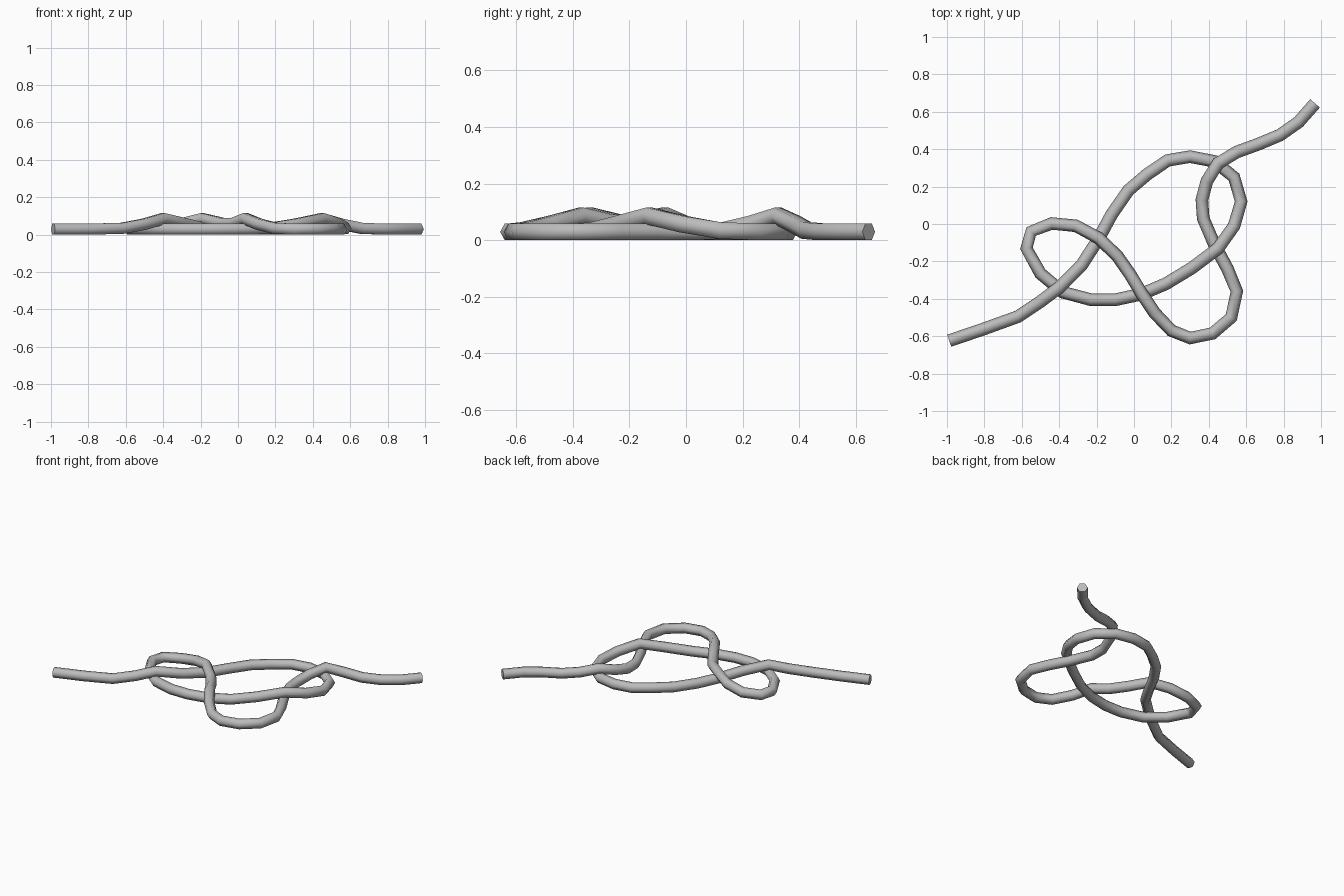
import bpy
import bmesh
from math import cos, sin, pi
from mathutils import Vector

default_cube = bpy.data.objects.get("Cube")
if default_cube:
    bpy.data.objects.remove(default_cube, do_unlink=True)

RADIUS = 0.034
SIDES = 6
REST = RADIUS * sin(pi / 3)      # centre height when lying on the ground
LIFT = 0.056                     # rise where the rope passes over itself
FALLOFF = {0: 1.0, 1: 0.48, 2: 0.08}
OVER = True

# Centre line of the rope, seen from above, in hundredths of a unit
path = [
    # first tail, passing over the left loop
    (-98.8, -62.4), (-80, -56), (-62, -49.5), (-50, -41.5), (-40, -34, OVER),
    (-28, -22), (-19, -8), (-12, 5), (-3, 18),
    # large upper loop
    (7, 26.5), (18, 34), (30, 36), (43, 33.5), (53.5, 25), (57.3, 12),
    (53.5, -1), (45, -13, OVER), (31, -23.5), (17, -32), (4, -37.5),
    # left loop
    (-10, -40.5), (-23, -40.5), (-38, -36.5), (-50, -26.5), (-57.5, -13),
    (-55, -4), (-44, 0.3), (-31, -1), (-19, -7.5, OVER), (-9, -17),
    (-2, -27), (4, -37, OVER),
    # lower loop
    (11, -47.5), (20, -57), (30, -61), (42, -58.5), (52, -50), (55, -36),
    (50, -24), (43, -11),
    # second tail, passing over the upper loop
    (37, 3), (36.3, 13), (39, 23), (45, 32.5, OVER), (55, 38.5),
    (66, 42.5), (78, 47.5), (88, 54.5), (96.8, 64.5),
]

crossings = [i for i, p in enumerate(path) if len(p) > 2]


def centre(i):
    """Rope centre at a path point, raised near the crossings."""
    rise = sum(FALLOFF.get(abs(i - c), 0) for c in crossings)
    return Vector((path[i][0] / 100, path[i][1] / 100, REST + LIFT * rise))


def add_ring(bm, points, i):
    """Hexagonal cross-section facing along the rope."""
    ahead = points[min(i + 1, len(points) - 1)] - points[i]
    behind = points[i] - points[max(i - 1, 0)]
    tangent = (ahead.normalized() + behind.normalized()).normalized()
    side = tangent.cross(Vector((0, 0, 1))).normalized()
    up = side.cross(tangent)
    ring = []
    for k in range(SIDES):
        a = 2 * pi * k / SIDES
        ring.append(bm.verts.new(points[i] + RADIUS * (cos(a) * side + sin(a) * up)))
    return ring


# Sweep the cross-section along the path
points = [centre(i) for i in range(len(path))]
bm = bmesh.new()
rings = [add_ring(bm, points, i) for i in range(len(points))]
for a, b in zip(rings, rings[1:]):
    for k in range(SIDES):
        n = (k + 1) % SIDES
        bm.faces.new((a[k], a[n], b[n], b[k])).smooth = True

# Flat cut ends
for ring in (rings[0], rings[-1]):
    cap = bm.faces.new(ring)
    for edge in cap.edges:
        edge.smooth = False
bmesh.ops.recalc_face_normals(bm, faces=bm.faces)

mesh = bpy.data.meshes.new("knotted_rope")
bm.to_mesh(mesh)
bm.free()

# Plain grey rope
grey = bpy.data.materials.new("rope_grey")
grey.use_nodes = True
colour = (0.5, 0.5, 0.5, 1)
grey.diffuse_color = colour
grey.node_tree.nodes["Principled BSDF"].inputs["Base Color"].default_value = colour
mesh.materials.append(grey)

rope = bpy.data.objects.new("knotted_rope", mesh)
bpy.context.collection.objects.link(rope)
